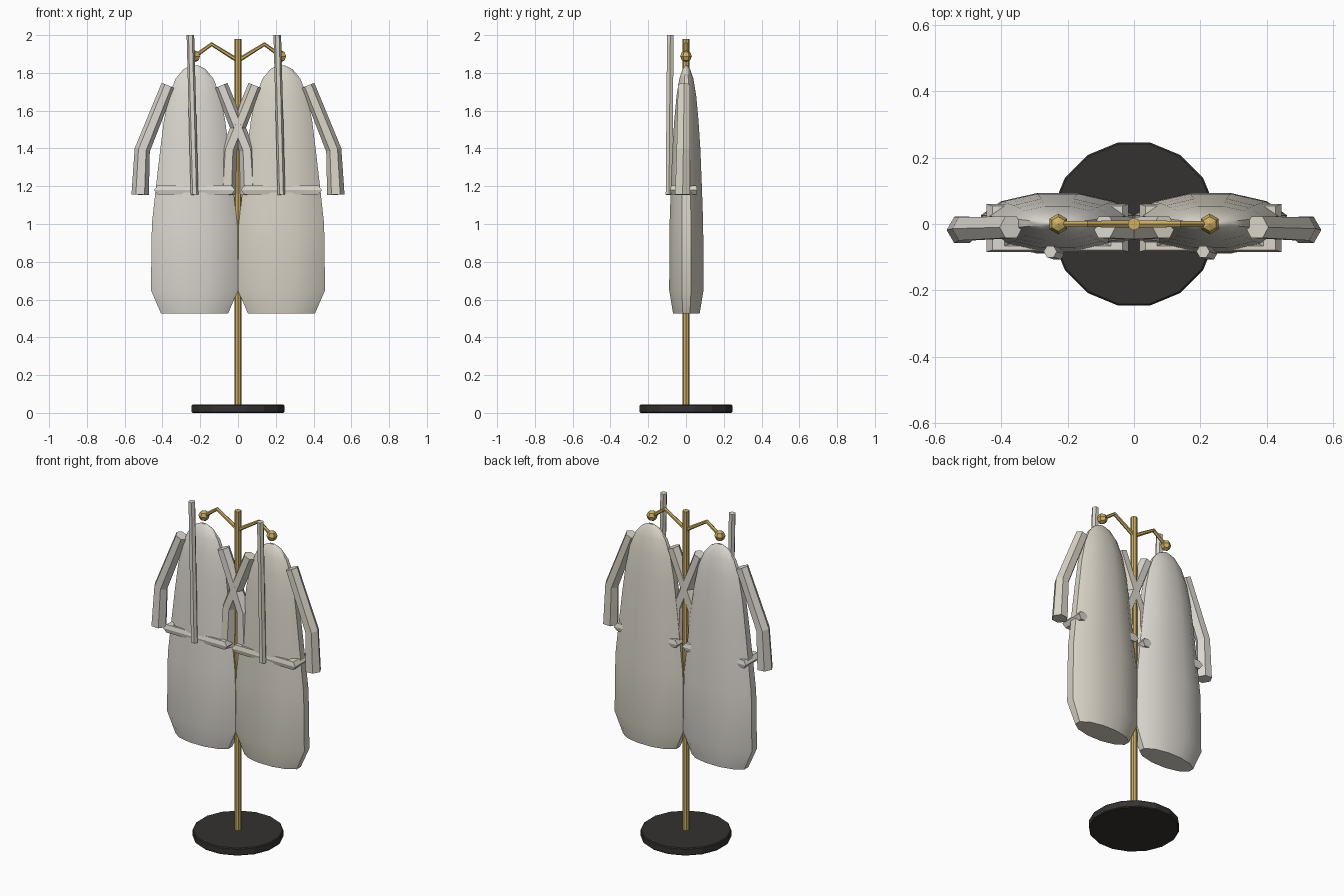
import bpy, math
from mathutils import Vector

if "Cube" in bpy.data.objects:
    bpy.data.objects.remove(bpy.data.objects["Cube"])


def material(name, rgb):
    m = bpy.data.materials.new(name)
    m.diffuse_color = (*rgb, 1)
    m.use_nodes = True
    m.node_tree.nodes["Principled BSDF"].inputs["Base Color"].default_value = m.diffuse_color
    return m


GOLD = material("gold", (0.62, 0.43, 0.13))
DARK = material("dark", (0.035, 0.032, 0.03))
CLOTH = [material("pale_cloth", (0.72, 0.69, 0.64)), material("cream_cloth", (0.70, 0.66, 0.57))]


def loft(name, rings, mat, smooth=False):
    """Skin a list of equal-length rings and cap both ends."""
    n = len(rings[0])
    verts = [v for r in rings for v in r]
    faces = [(k * n + i, k * n + (i + 1) % n, (k + 1) * n + (i + 1) % n, (k + 1) * n + i)
             for k in range(len(rings) - 1) for i in range(n)]
    faces += [tuple(reversed(range(n))), tuple(range(len(verts) - n, len(verts)))]
    me = bpy.data.meshes.new(name)
    me.from_pydata(verts, [], faces)
    ob = bpy.data.objects.new(name, me)
    bpy.context.collection.objects.link(ob)
    me.materials.append(mat)
    bpy.context.view_layer.objects.active = ob
    bpy.ops.object.select_all(action='DESELECT')
    ob.select_set(True)
    bpy.ops.object.mode_set(mode='EDIT')
    bpy.ops.mesh.select_all(action='SELECT')
    bpy.ops.mesh.normals_make_consistent(inside=False)
    bpy.ops.object.mode_set(mode='OBJECT')
    if smooth:
        bpy.ops.object.shade_smooth_by_angle(angle=math.radians(35))
    return ob


def tube(name, points, radii, mat, sides=6):
    """Faceted tube along a path lying near the xz plane."""
    pts = [Vector(p) for p in points]
    rings = []
    for i, p in enumerate(pts):
        a = (p - pts[i - 1]).normalized() if i else Vector()
        b = (pts[i + 1] - p).normalized() if i < len(pts) - 1 else Vector()
        t = (a + b).normalized()
        u = t.cross(Vector((0, 1, 0))).normalized()
        v = t.cross(u)
        rings.append([p + radii[i] * (u * math.cos(w) + v * math.sin(w))
                      for w in (2 * math.pi * k / sides for k in range(sides))])
    return loft(name, rings, mat)


# Stand: base disc and pole
bpy.ops.mesh.primitive_cylinder_add(vertices=16, radius=0.25, depth=0.045, location=(0, 0, 0.0225),
                                    rotation=(0, 0, math.pi / 16))
base = bpy.context.object
base.name = "base"
base.data.materials.append(DARK)
bev = base.modifiers.new("edge", 'BEVEL')
bev.width, bev.segments = 0.005, 1
bpy.ops.mesh.primitive_cylinder_add(vertices=8, radius=0.019, depth=1.94, location=(0, 0, 1.01))
bpy.context.object.name = "pole"
bpy.context.object.data.materials.append(GOLD)

# Hook arms with ball ends
for s, side in ((-1, "left"), (1, "right")):
    tube(side + "_hook", [(0, 0, 1.865), (s * 0.14, 0, 1.952), (s * 0.228, 0, 1.888)],
         [0.012, 0.011, 0.011], GOLD)
    bpy.ops.mesh.primitive_uv_sphere_add(segments=6, ring_count=4, radius=0.031,
                                         location=(s * 0.228, 0, 1.888))
    bpy.context.object.name = side + "_hook_ball"
    bpy.context.object.data.materials.append(GOLD)

# Robe outline: height, half width, half depth
PROFILE = [(0.525, 0.177, 0.070), (0.65, 0.231, 0.091), (1.0, 0.226, 0.089), (1.2, 0.204, 0.082),
           (1.4, 0.181, 0.074), (1.55, 0.162, 0.064), (1.68, 0.135, 0.052), (1.77, 0.100, 0.037),
           (1.82, 0.058, 0.020), (1.84, 0.018, 0.006)]
N = 12
for cx, side, mat in ((-0.23, "left", CLOTH[0]), (0.23, "right", CLOTH[1])):
    # Robe body
    rings = []
    for z, w, d in PROFILE:
        ang = [2 * math.pi * (k + 0.5) / N for k in range(N)]
        f = 1 / math.cos(math.pi / N)
        rings.append([(cx + w * f * math.cos(a), 0.002 + d * f * math.sin(a), z) for a in ang])
    loft(side + "_robe_body", rings, mat, True)

    # Pair of bent sleeves
    for s, part in ((-1, "a"), (1, "b")):
        tube(f"{side}_robe_sleeve_{part}",
             [(cx + s * 0.14, -0.010, 1.733), (cx + s * 0.277, -0.014, 1.392),
              (cx + s * 0.288, -0.018, 1.155)], [0.037, 0.041, 0.046], mat)

    # Long strap down the front
    tube(side + "_robe_strap", [(cx - 0.022, -0.083, 2.0), (cx, -0.090, 1.155)], [0.02, 0.02], mat)

    # Belt, squared ring that shows only at the corners
    bpy.ops.mesh.primitive_torus_add(major_segments=4, minor_segments=6, major_radius=1,
                                     minor_radius=0.2, rotation=(0, 0, math.pi / 4))
    belt = bpy.context.object
    belt.name = side + "_robe_belt"
    belt.data.materials.append(mat)
    bpy.ops.object.transform_apply(location=False, rotation=True, scale=False)
    belt.location = (cx, -0.012, 1.18)
    belt.scale = (0.252, 0.085, 0.14)
